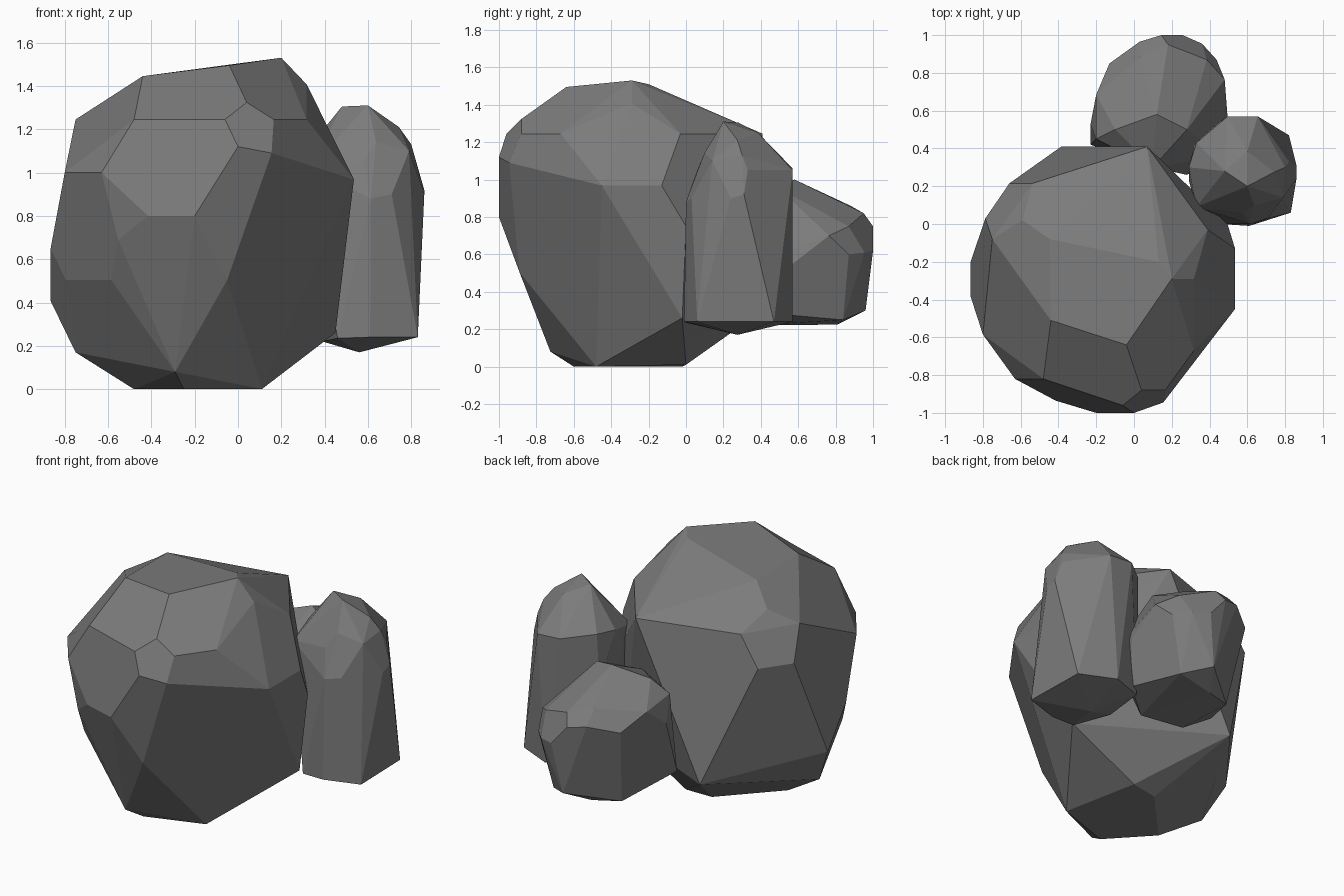
import bpy, bmesh
from math import radians

# Dark grey stone
stone = bpy.data.materials.new("stone")
stone.diffuse_color = (.2, .2, .2, 1)


def rock(name, corners, merge=9):
    """Chiselled stone: hull around key corners, near-flat facets merged."""
    bm = bmesh.new()
    for c in corners:
        bm.verts.new(c)
    res = bmesh.ops.convex_hull(bm, input=bm.verts)
    loose = {g for g in res["geom_interior"] + res["geom_unused"]
             if isinstance(g, bmesh.types.BMVert)}
    bmesh.ops.delete(bm, geom=list(loose), context='VERTS')
    bmesh.ops.dissolve_limit(bm, angle_limit=radians(merge),
                             verts=bm.verts, edges=bm.edges)
    bmesh.ops.recalc_face_normals(bm, faces=bm.faces)
    me = bpy.data.meshes.new(name)
    bm.to_mesh(me)
    bm.free()
    me.materials.append(stone)
    ob = bpy.data.objects.new(name, me)
    bpy.context.collection.objects.link(ob)
    return ob


# Large boulder: crown, shoulder, belly, foot
rock("large_boulder", [
    (.20, -.29, 1.53), (.13, -.20, 1.51), (-.04, -.64, 1.495),
    (-.445, -.08, 1.44), (-.44, -.51, 1.445), (.317, -.29, 1.407),
    (.04, -.88, 1.324), (-.59, .02, 1.33),
    (.165, -.88, 1.245), (.317, -.67, 1.245), (.39, -.03, 1.245),
    (.07, .41, 1.245), (-.537, .215, 1.23), (-.75, -.08, 1.245),
    (-.48, -.82, 1.245), (-.06, -.96, 1.245),
    (0, -1, 1.12), (.155, -.945, 1.09), (.535, -.45, .968),
    (.535, -.13, .968), (-.66, .215, 1.04), (-.787, .03, 1.04),
    (-.80, -.585, 1.0), (-.63, -.82, 1.0), (.495, 0, .75),
    (-.20, -1, .80), (-.415, -.935, .80), (-.553, -.83, .69),
    (-.865, -.384, .65), (-.865, -.20, .407), (-.585, -.72, .504),
    (-.795, -.45, .504), (-.05, -.89, .504), (.45, -.02, .26),
    (-.385, .41, .30), (-.75, -.28, .17), (-.29, -.725, .08),
    (-.48, -.35, 0), (-.25, -.60, 0), (.11, -.48, 0), (-.17, -.02, 0),
    (0, 0, .01)])

# Tall stone at the right
rock("tall_stone", [
    (.48, .28, 1.305), (.60, .20, 1.31), (.60, .385, 1.25),
    (.637, .10, 1.144), (.577, .06, 1.05), (.743, .275, 1.21),
    (.80, .30, 1.13), (.79, .14, 1.10), (.82, .33, 1.05),
    (.86, .31, .92), (.86, .24, .90),
    (.613, 0, .88), (.71, .03, .90), (.495, .57, 1.06), (.655, .57, 1.05),
    (.76, .44, 1.02), (.33, .43, 1.08), (.29, .30, 1.07), (.29, .23, .95),
    (.33, .09, 1.02), (.32, .42, .75),
    (.82, .47, .24), (.60, .57, .24), (.46, 0, .235), (.61, -.01, .24),
    (.83, .06, .24), (.56, .275, .17), (.39, .25, .22), (.40, .50, .24)])

# Small stone at the back
rock("back_stone", [
    (.12, .58, 1.0), (-.10, .50, .94), (.28, .50, .95), (.10, .30, .87),
    (-.20, .685, .82), (-.20, .45, .85), (-.23, .53, .70), (-.23, .42, .35),
    (-.13, .85, .73), (.03, .965, .77), (.03, .88, .86), (.18, .95, .82),
    (.145, 1, .75), (.257, 1, .62), (.36, .955, .61), (.385, .87, .75),
    (.437, .87, .60), (.48, .765, .70), (.35, .70, .84), (.495, .57, .55),
    (.47, .36, .55), (.28, .26, .55), (.44, .50, .28), (.20, .96, .30),
    (.10, .81, .225), (.35, .84, .25), (-.07, .75, .24), (.25, .36, .22),
    (-.05, .38, .24)])
